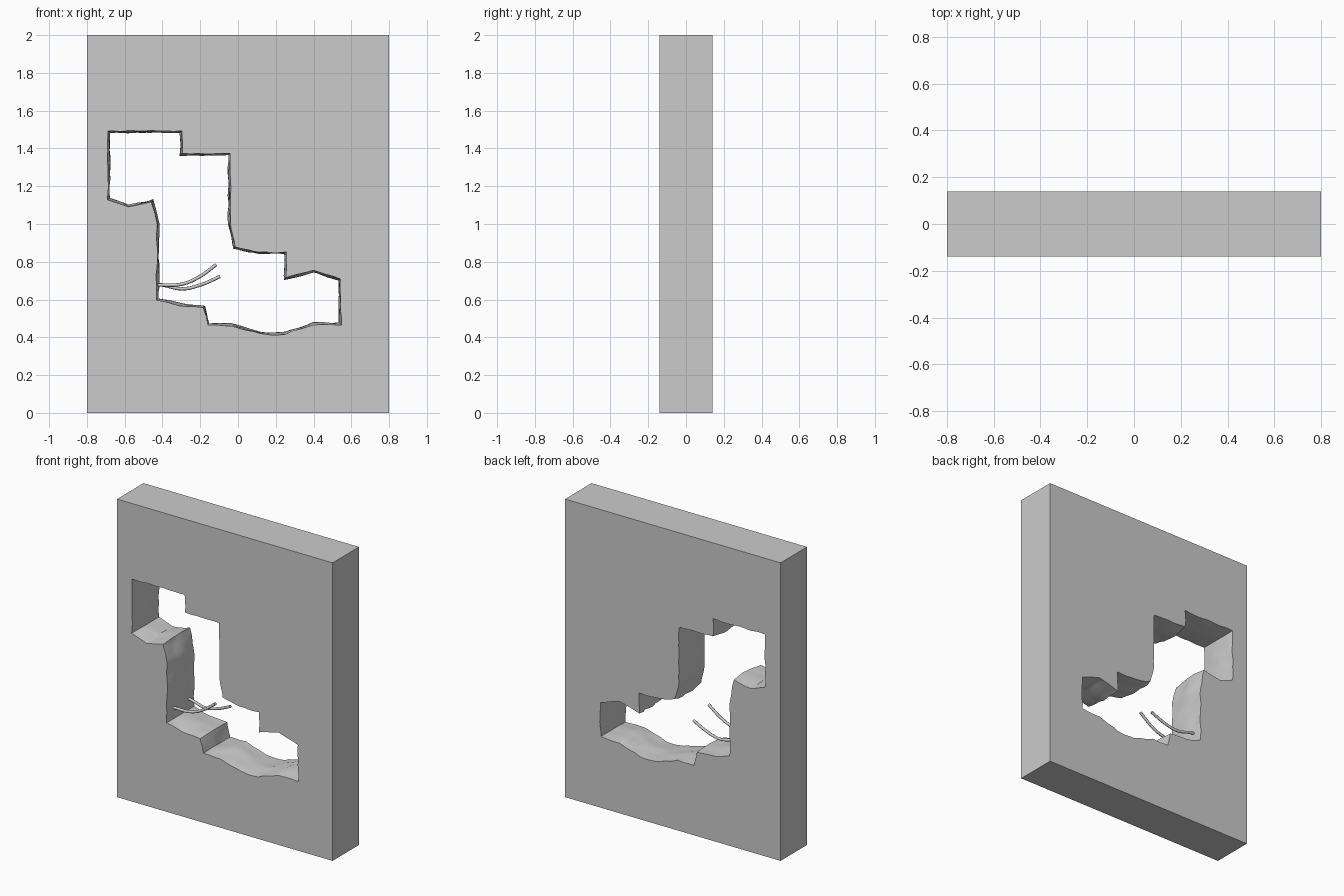
import bpy, bmesh
from mathutils import Vector, noise

if "Cube" in bpy.data.objects:
    bpy.data.objects.remove(bpy.data.objects["Cube"])

W, D, H = 0.8, 0.14, 2.0

# Narrowest outline of the broken hole (x, z), clockwise from the upper left
HOLE = [(-.675, 1.48), (-.31, 1.48), (-.31, 1.36), (-.055, 1.36), (-.055, 1.0),
        (-.027, .868), (.11, .838), (.242, .838), (.242, .70), (.40, .74),
        (.53, .70), (.53, .482), (.395, .482), (.25, .43), (.115, .43),
        (-.035, .477), (-.15, .477), (-.17, .572), (-.305, .583), (-.415, .61),
        (-.415, 1.0), (-.447, 1.135), (-.58, 1.103), (-.675, 1.14)]


def subdivided_outline(pts, step):
    """Return (point, outward normal) pairs along the closed outline."""
    out, n = [], len(pts)
    for i in range(n):
        p0, a, b = (Vector(pts[k % n]) for k in (i - 1, i, i + 1))
        d0, d1 = (a - p0).normalized(), (b - a).normalized()
        n0, n1 = Vector((-d0.y, d0.x)), Vector((-d1.y, d1.x))
        miter = (n0 + n1) / (1 + n0.dot(n1))
        out.append((a, miter))
        count = max(1, round((b - a).length / step))
        out += [(a.lerp(b, k / count), n1) for k in range(1, count)]
    return out


# Wall slab with a rough hole right through it
bm = bmesh.new()
outline = subdivided_outline(HOLE, 0.03)
rows = 9
loops = []
for r in range(rows):
    y = -D + 2 * D * r / (rows - 1)
    loop = []
    for p, nrm in outline:
        bump = noise.noise(Vector((p.x * 13, y * 13, p.y * 13)))
        flare = abs(y) / D if y < 0 else 0.6 * y / D
        off = 0.003 + 0.010 * flare + 0.009 * bump
        q = p + nrm * max(off, 0)
        loop.append(bm.verts.new((q.x, y, q.y)))
    loops.append(loop)


def bridge(la, lb):
    n = len(la)
    return [bm.faces.new((la[i], la[(i + 1) % n], lb[(i + 1) % n], lb[i])) for i in range(n)]


for la, lb in zip(loops, loops[1:]):
    bridge(la, lb)

corners = [(-W, 0), (W, 0), (W, H), (-W, H)]
rims = [[bm.verts.new((x, y, z)) for x, z in corners] for y in (-D, D)]
bridge(*rims)

# Front and back faces around the hole
for rim, loop in zip(rims, (loops[0], loops[-1])):
    edges = []
    for ring in (rim, loop):
        edges += [bm.edges.get((ring[i - 1], ring[i])) for i in range(len(ring))]
    bmesh.ops.triangle_fill(bm, edges=edges, use_beauty=True)
bmesh.ops.recalc_face_normals(bm, faces=bm.faces)

mesh = bpy.data.meshes.new("broken_wall")
bm.to_mesh(mesh)
bm.free()
wall = bpy.data.objects.new("broken_wall", mesh)
bpy.context.collection.objects.link(wall)
bpy.context.view_layer.objects.active = wall
wall.select_set(True)
bpy.ops.object.shade_smooth_by_angle(angle=0.6)


# Bent reinforcing rods sticking out of the left side of the hole
def rod(name, pts):
    cu = bpy.data.curves.new(name, 'CURVE')
    cu.dimensions = '3D'
    cu.bevel_depth = 0.009
    cu.bevel_resolution = 2
    cu.resolution_u = 6
    cu.use_fill_caps = True
    sp = cu.splines.new('BEZIER')
    sp.bezier_points.add(len(pts) - 1)
    for bp, co in zip(sp.bezier_points, pts):
        bp.co = co
        bp.handle_left_type = bp.handle_right_type = 'AUTO'
    bpy.context.collection.objects.link(bpy.data.objects.new(name, cu))


rod("front_rod", [(-.46, -.075, .677), (-.40, -.075, .677), (-.30, -.075, .681),
                  (-.21, -.075, .717), (-.115, -.075, .785)])
rod("rear_rod", [(-.46, .078, .683), (-.40, .076, .677), (-.295, .068, .657),
                 (-.20, .062, .677), (-.095, .056, .722)])
